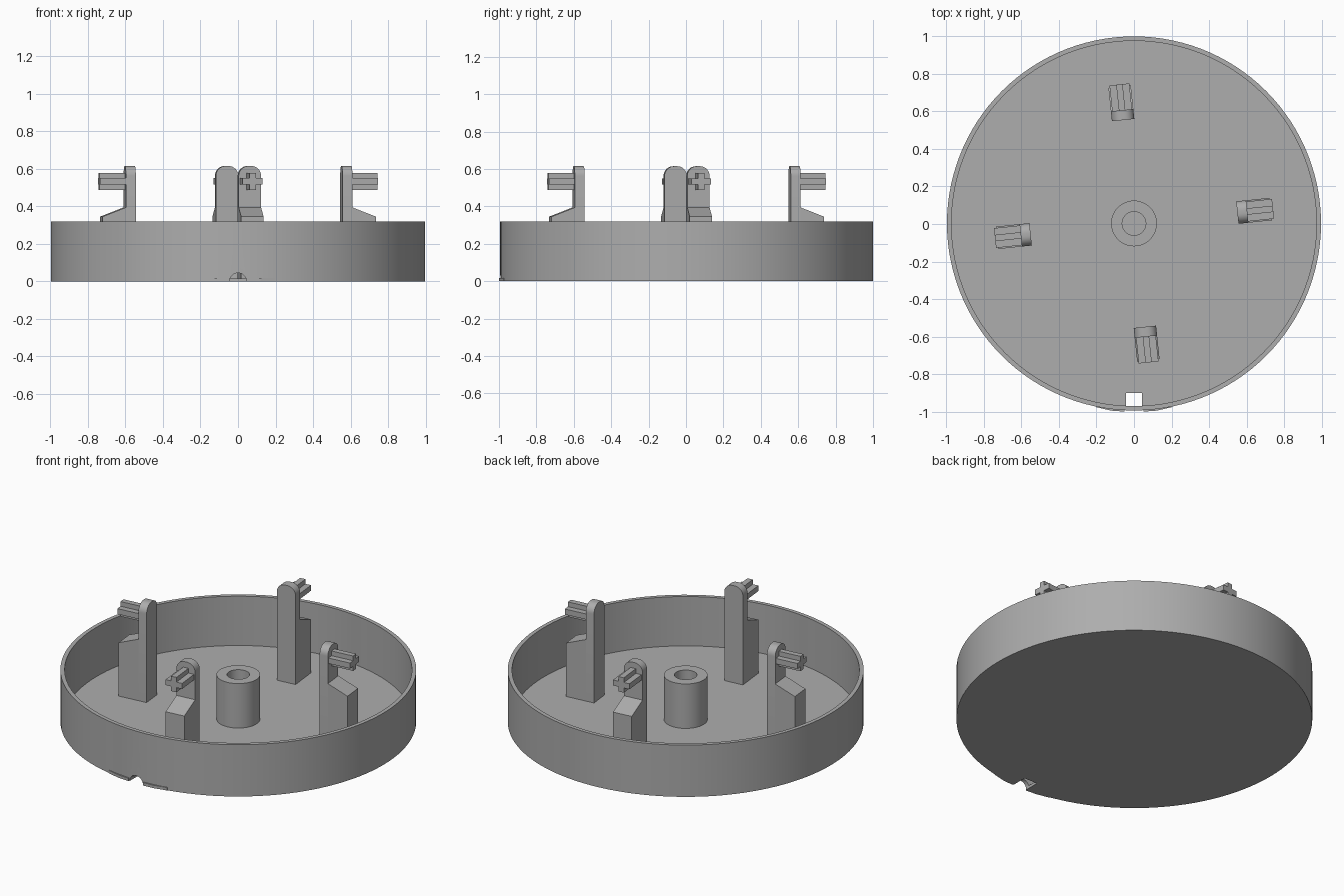
import bpy, bmesh, math
from mathutils import Matrix, Vector

if "Cube" in bpy.data.objects:
    bpy.data.objects.remove(bpy.data.objects["Cube"], do_unlink=True)

GREY = (0.42, 0.42, 0.42, 1)
mat = bpy.data.materials.new("plain grey")
mat.use_nodes = True
mat.diffuse_color = GREY
mat.node_tree.nodes["Principled BSDF"].inputs["Base Color"].default_value = GREY

CENTRE_Y, FLOOR = 0.003, 0.015


def make(name, bm, matrix=Matrix()):
    bmesh.ops.recalc_face_normals(bm, faces=bm.faces)
    mesh = bpy.data.meshes.new(name)
    bm.to_mesh(mesh)
    bm.free()
    mesh.transform(matrix)
    mesh.materials.append(mat)
    obj = bpy.data.objects.new(name, mesh)
    bpy.context.collection.objects.link(obj)
    return obj


def smooth(obj):
    bpy.ops.object.select_all(action="DESELECT")
    obj.select_set(True)
    bpy.context.view_layer.objects.active = obj
    bpy.ops.object.shade_smooth_by_angle(angle=math.radians(30))


def lathe(name, profile, steps):
    """Spin a closed (radius, z) profile about the dish axis."""
    bm = bmesh.new()
    verts = [bm.verts.new((r, 0, z)) for r, z in profile]
    edges = [bm.edges.new(pair) for pair in zip(verts, verts[1:])]
    bmesh.ops.spin(bm, geom=verts + edges, axis=(0, 0, 1), cent=(0, 0, 0),
                   angle=math.tau, steps=steps, use_duplicate=False)
    bmesh.ops.remove_doubles(bm, verts=bm.verts, dist=1e-5)
    return make(name, bm, Matrix.Translation((0, CENTRE_Y, 0)))


def prism(name, points, direction, matrix=Matrix()):
    """Extrude a flat outline along a direction."""
    bm = bmesh.new()
    face = bm.faces.new([bm.verts.new(p) for p in points])
    out = bmesh.ops.extrude_face_region(bm, geom=[face], use_keep_orig=True)
    bmesh.ops.translate(bm, vec=Vector(direction),
                        verts=[v for v in out["geom"] if isinstance(v, bmesh.types.BMVert)])
    return make(name, bm, matrix)


# Shallow dish with a thin wall
R, INNER, RIM = 0.997, 0.973, 0.32
dish = lathe("dish", [(0, 0), (R, 0), (R, RIM), (INNER, RIM), (INNER, FLOOR), (0, FLOOR)], 120)

# Arched cable notch through the wall and floor
bm = bmesh.new()
bmesh.ops.create_cone(bm, cap_ends=True, segments=32, radius1=0.045, radius2=0.045, depth=0.2)
cutter = make("notch_cutter", bm, Matrix.Translation((0, -1.0, 0)) @ Matrix.Rotation(math.pi / 2, 4, "X"))
cutter.hide_render = True
cutter.hide_set(True)
cut = dish.modifiers.new("notch", "BOOLEAN")
cut.object = cutter
cut.operation = "DIFFERENCE"
cut.solver = "EXACT"
bpy.context.view_layer.objects.active = dish
dish.select_set(True)
bpy.ops.object.modifier_apply(modifier="notch")
bpy.data.objects.remove(cutter, do_unlink=True)
smooth(dish)

# Thin lips beside the notch
for side, sign in (("left", 1), ("right", -1)):
    outline = [(0.05, -0.98), (0.05, -1.0), (0.12, -0.995), (0.2, -0.977), (0.2, -0.965)]
    prism(side + "_notch_lip", [(sign * x, y, 0) for x, y in outline], (0, 0, 0.018))

# Hollow centre boss
smooth(lathe("centre_boss", [(0.063, FLOOR), (0.122, FLOOR), (0.122, 0.29),
                             (0.063, 0.29), (0.063, FLOOR)], 48))

# Four posts, each with a sloped foot and a cross-shaped pin
W, TOP, ROUND = 0.06, 0.615, 0.052
PIN_Z, ARM_Y, ARM_Z, T = 0.533, 0.053, 0.046, 0.017
for i, side in enumerate(("left", "back", "right", "front")):
    turn = Matrix.Translation((0, CENTRE_Y, 0)) @ Matrix.Rotation(math.radians(6 + 90 * i), 4, "Z")

    # Upright with a rounded top
    outline = [(-W, FLOOR), (W, FLOOR)]
    for sign, start in ((1, 0), (-1, 90)):
        for k in range(9):
            a = math.radians(start + k * 90 / 8)
            outline.append((sign * (W - ROUND) + ROUND * math.cos(a),
                            TOP - ROUND + ROUND * math.sin(a)))
    smooth(prism(side + "_post", [(0.554, y, z) for y, z in outline], (0.053, 0, 0), turn))

    # Foot with a sloping top
    foot = [(0.606, FLOOR), (0.733, FLOOR), (0.733, 0.345), (0.606, 0.395)]
    prism(side + "_foot", [(x, -W, z) for x, z in foot], (0, 2 * W, 0), turn)

    # Cross-shaped pin
    quarter = [(ARM_Y, T), (T, T), (T, ARM_Z)]
    cross = (quarter + [(-y, z) for y, z in reversed(quarter)]
             + [(-y, -z) for y, z in quarter] + [(y, -z) for y, z in reversed(quarter)])
    prism(side + "_pin", [(0.606, y, PIN_Z + z) for y, z in cross], (0.139, 0, 0), turn)
